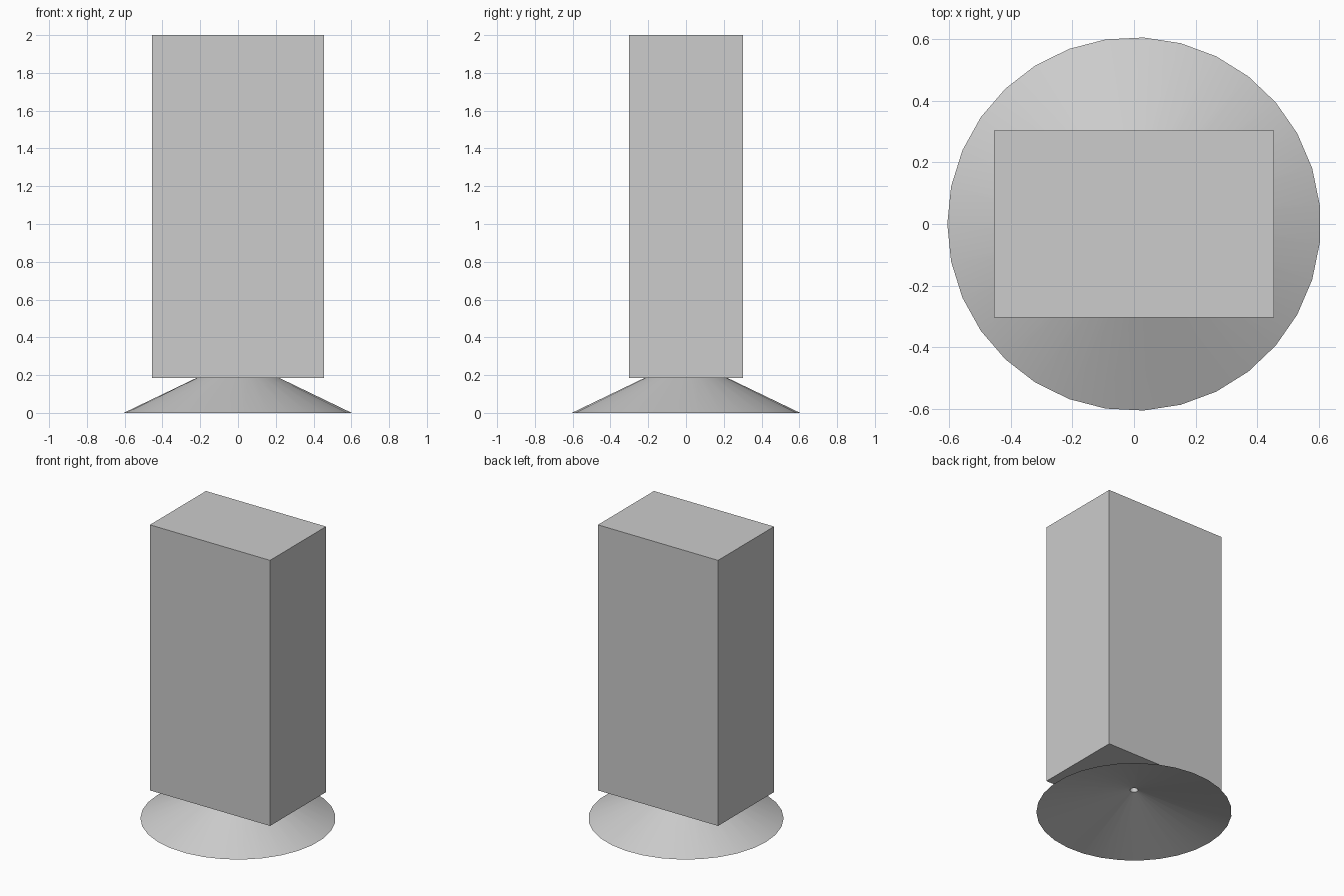
import bpy
import bmesh
from math import cos, sin, pi, radians

default = bpy.data.objects.get("Cube")
if default:
    bpy.data.objects.remove(default, do_unlink=True)

# Single plain grey
grey = bpy.data.materials.new("light_grey")
grey.use_nodes = True
colour = (0.604, 0.604, 0.604, 1.0)
grey.diffuse_color = colour
grey.node_tree.nodes["Principled BSDF"].inputs["Base Color"].default_value = colour

WIDTH, DEPTH, TOP, BOTTOM = 0.908, 0.605, 2.0, 0.185
RADIUS, SIDES = 0.605, 31


def add_object(name, bm):
    bmesh.ops.recalc_face_normals(bm, faces=bm.faces)
    mesh = bpy.data.meshes.new(name)
    bm.to_mesh(mesh)
    bm.free()
    mesh.materials.append(grey)
    obj = bpy.data.objects.new(name, mesh)
    bpy.context.collection.objects.link(obj)
    return obj


# Tall rectangular body
bm = bmesh.new()
bmesh.ops.create_cube(bm, size=1)
bmesh.ops.scale(bm, vec=(WIDTH, DEPTH, TOP - BOTTOM), verts=bm.verts)
bmesh.ops.translate(bm, vec=(0, 0, (TOP + BOTTOM) / 2), verts=bm.verts)
add_object("body", bm)

# Flared round foot, hollow underneath with a small centre hole
profile = [(RADIUS, 0), (0.22, BOTTOM), (0.025, BOTTOM), (0.025, 0.155)]
bm = bmesh.new()
rings = []
for r, z in profile:
    angles = [pi + 2 * pi * i / SIDES for i in range(SIDES)]
    rings.append([bm.verts.new((r * cos(a), r * sin(a), z)) for a in angles])
for ring, following in zip(rings, rings[1:] + rings[:1]):
    for i in range(SIDES):
        j = (i + 1) % SIDES
        bm.faces.new((ring[i], ring[j], following[j], following[i]))
foot = add_object("foot", bm)

# Smooth the flare but keep the rims crisp
bpy.ops.object.select_all(action="DESELECT")
foot.select_set(True)
bpy.context.view_layer.objects.active = foot
bpy.ops.object.shade_smooth_by_angle(angle=radians(20))
